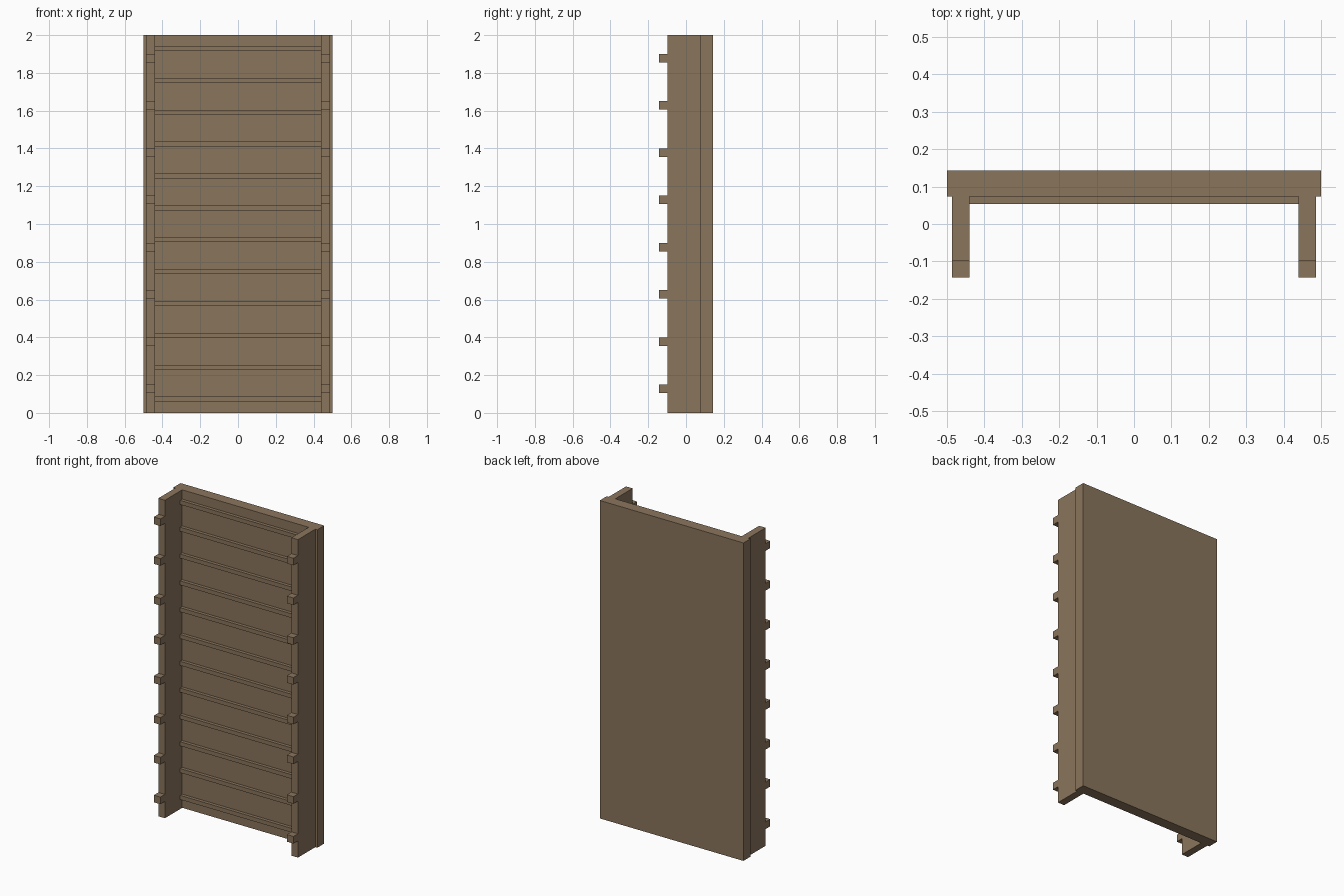
import bpy
import bmesh
from mathutils import Matrix, Vector

cube = bpy.data.objects.get("Cube")
if cube:
    bpy.data.objects.remove(cube, do_unlink=True)

# One wood colour throughout
COLOUR = (0.254, 0.178, 0.107, 1)
wood = bpy.data.materials.new("brown_wood")
wood.use_nodes = True
wood.diffuse_color = COLOUR
wood.node_tree.nodes["Principled BSDF"].inputs["Base Color"].default_value = COLOUR


def box(name, low, high):
    """Flat-sided box between two opposite corners."""
    low, high = Vector(low), Vector(high)
    size = high - low
    bm = bmesh.new()
    bmesh.ops.create_cube(bm, size=1, matrix=Matrix.Diagonal((*size, 1)))
    mesh = bpy.data.meshes.new(name)
    bm.to_mesh(mesh)
    bm.free()
    mesh.materials.append(wood)
    obj = bpy.data.objects.new(name, mesh)
    obj.location = (low + high) / 2
    bpy.context.collection.objects.link(obj)
    return obj


HEIGHT = 2.0
BACK, PANEL_FRONT, SLAT_FRONT, RAIL_FRONT, PEG_FRONT = 0.143, 0.074, 0.053, -0.098, -0.143
INNER, OUTER = 0.44, 0.486

# Back panel
box("back_panel", (-0.5, PANEL_FRONT, 0), (0.5, BACK, HEIGHT))

# Side rails with a row of pegs on their front edges
for side, sign in (("left", 1), ("right", -1)):
    x0, x1 = sorted((sign * INNER, sign * OUTER))
    box(f"{side}_rail", (x0, RAIL_FRONT, 0), (x1, PANEL_FRONT, HEIGHT))
    for i in range(8):
        z = 0.105 + i * 0.25
        box(f"{side}_peg_{i + 1}", (x0, PEG_FRONT, z), (x1, RAIL_FRONT, z + 0.045))

# Cross slats between the rails
for i in range(12):
    z = 0.06 + i * 0.1687
    box(f"cross_slat_{i + 1}", (-INNER, SLAT_FRONT, z), (INNER, PANEL_FRONT, z + 0.026))
